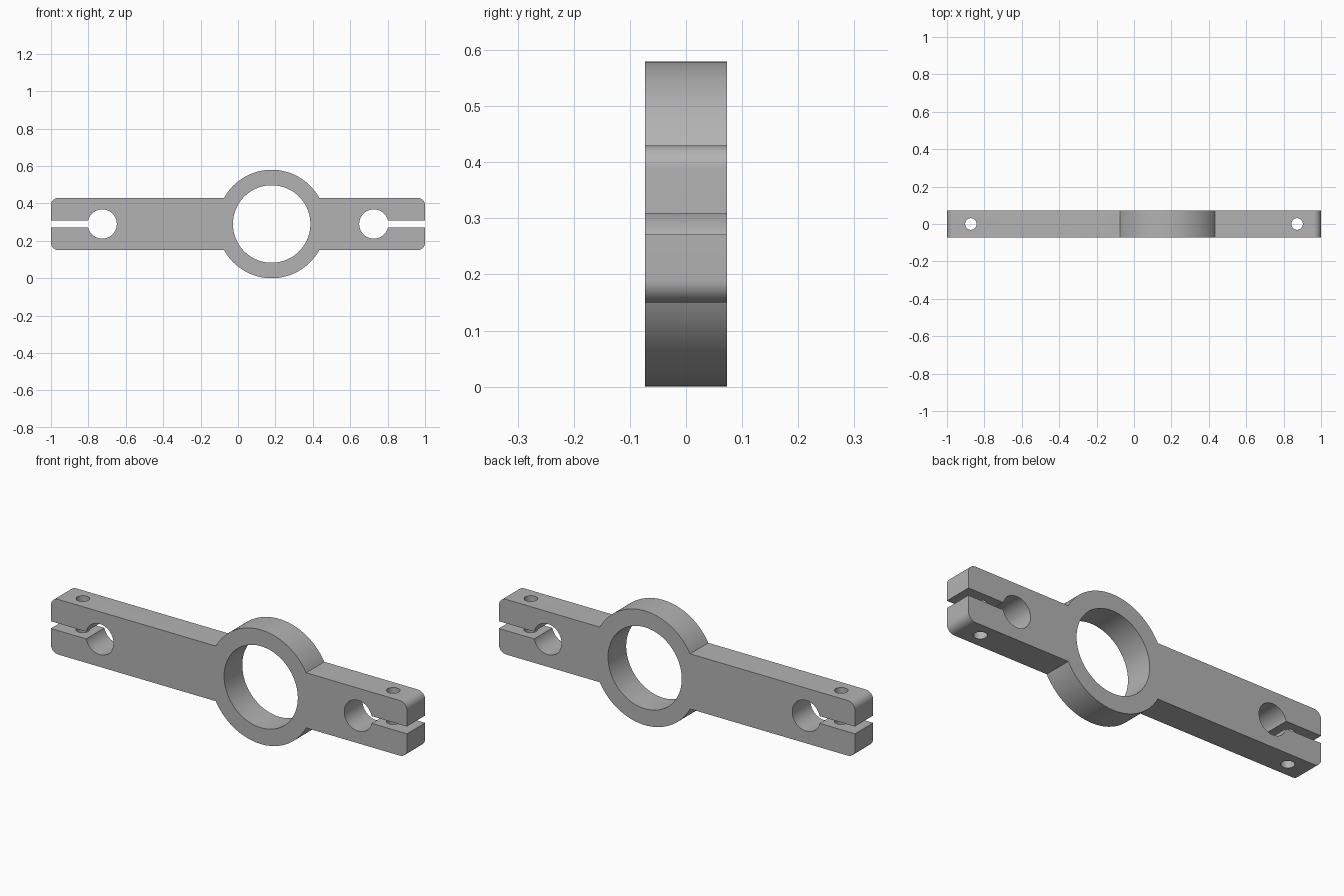
import bpy, bmesh, math
from mathutils import Matrix, Vector

if "Cube" in bpy.data.objects:
    bpy.data.objects.remove(bpy.data.objects["Cube"])

DEPTH, MID = 0.146, 0.29
RING_X = 0.18

grey = bpy.data.materials.new("plain_grey")
grey.use_nodes = True
grey.diffuse_color = (0.45, 0.45, 0.45, 1)
grey.node_tree.nodes["Principled BSDF"].inputs["Base Color"].default_value = grey.diffuse_color


def finish(name, bm):
    bmesh.ops.recalc_face_normals(bm, faces=bm.faces)
    mesh = bpy.data.meshes.new(name)
    bm.to_mesh(mesh)
    bm.free()
    mesh.materials.append(grey)
    obj = bpy.data.objects.new(name, mesh)
    bpy.context.collection.objects.link(obj)
    return obj


def cylinder(name, x, radius, length, axis, segments=64):
    bm = bmesh.new()
    turn = Matrix.Rotation(math.pi / 2, 4, "X") if axis == "Y" else Matrix()
    bmesh.ops.create_cone(bm, cap_ends=True, segments=segments, radius1=radius, radius2=radius,
                          depth=length, matrix=Matrix.Translation((x, 0, MID)) @ turn)
    return finish(name, bm)


def box(name, x, size):
    bm = bmesh.new()
    bmesh.ops.create_cube(bm, size=1, matrix=Matrix.Translation((x, 0, MID)) @ Matrix.Diagonal((*size, 1)))
    return finish(name, bm)


def rounded_bar(name, half_x, half_z, radius, steps=10):
    bm = bmesh.new()
    verts = []
    for quarter, (sx, sz) in enumerate([(1, 1), (-1, 1), (-1, -1), (1, -1)]):
        for i in range(steps + 1):
            a = (quarter + i / steps) * math.pi / 2
            verts.append(bm.verts.new((sx * (half_x - radius) + radius * math.cos(a), -DEPTH / 2,
                                       MID + sz * (half_z - radius) + radius * math.sin(a))))
    face = bm.faces.new(verts)
    out = bmesh.ops.extrude_face_region(bm, geom=[face])
    bmesh.ops.translate(bm, verts=[v for v in out["geom"] if isinstance(v, bmesh.types.BMVert)],
                        vec=Vector((0, DEPTH, 0)))
    return finish(name, bm)


def combine(target, tool, operation):
    mod = target.modifiers.new(tool.name, "BOOLEAN")
    mod.operation, mod.solver, mod.object = operation, "EXACT", tool
    bpy.context.view_layer.objects.active = target
    bpy.ops.object.modifier_apply(modifier=mod.name)
    bpy.data.objects.remove(tool)


# Bar with the central ring
bracket = rounded_bar("clamp_bracket", 1.0, 0.14, 0.04)
combine(bracket, cylinder("ring_outer", RING_X, 0.29, DEPTH, "Y", 128), "UNION")
combine(bracket, cylinder("ring_bore", RING_X, 0.207, 1, "Y", 128), "DIFFERENCE")

# Rod hole, clamping slot and bolt hole at each end
for side in (-1, 1):
    combine(bracket, cylinder("rod_hole", side * 0.726, 0.078, 1, "Y"), "DIFFERENCE")
    combine(bracket, box("clamp_slot", side * 0.926, (0.4, 1, 0.037)), "DIFFERENCE")
    combine(bracket, cylinder("bolt_hole", side * 0.872, 0.031, 1, "Z", 48), "DIFFERENCE")

# Smooth round walls, sharp edges
bpy.ops.object.select_all(action="DESELECT")
bracket.select_set(True)
bpy.context.view_layer.objects.active = bracket
bpy.ops.object.shade_smooth_by_angle(angle=math.radians(30))
